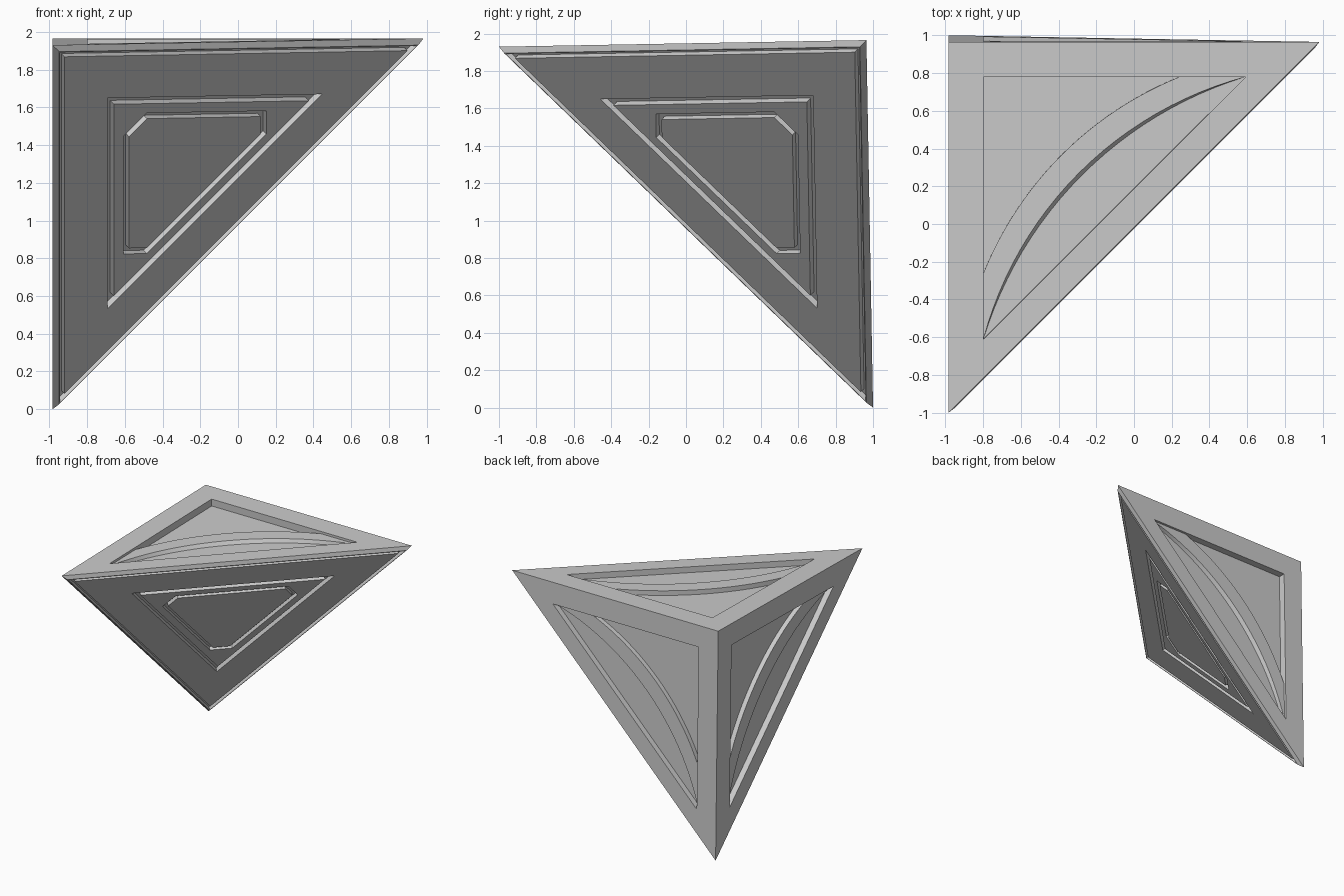
import bpy, bmesh, math
from mathutils import Vector

if "Cube" in bpy.data.objects:
    bpy.data.objects.remove(bpy.data.objects["Cube"])

L, H = 1.965, 0.035            # leg length of the corner, edge strip height
S = L + H + 0.008              # u+v+w on the slanted face
TILT = 0.018                   # slight turn about x
c, s = math.cos(TILT), math.sin(TILT)
ORIGIN = Vector((-L / 2, 1 - L * s, L * c))
AXES = (Vector((1, 0, 0)), Vector((0, -c, -s)), Vector((0, s, -c)))

bm = bmesh.new()


def face(points):
    """Add a face from corner-local points (u, v, w), skipping repeats."""
    clean = []
    for p in points:
        q = Vector(p)
        if not any((q - r).length < 1e-5 for r in clean):
            clean.append(q)
    if len(clean) > 2:
        bm.faces.new([bm.verts.new(ORIGIN + sum((a * k for a, k in zip(AXES, q)), Vector()))
                      for q in clean])


def bridge(a, b, closed=False):
    n = len(a)
    for i in range(n if closed else n - 1):
        j = (i + 1) % n
        face([a[i], a[j], b[j], b[i]])


def arc(a, b, sag, n=24):
    """2D arc from a to b, bulging toward the corner."""
    chord = math.dist(a, b)
    r = (chord ** 2 / 4 + sag ** 2) / (2 * sag)
    half = math.asin(chord / 2 / r)
    k = (a[0] + b[0]) / 2 - sag / math.sqrt(2) + r / math.sqrt(2)
    pts = []
    for i in range(n + 1):
        t = math.radians(225) - half + 2 * half * i / n
        pts.append((k + r * math.cos(t), k + r * math.sin(t)))
    pts[0], pts[-1] = a, b
    return pts


# --- three square-corner faces: triangular recess with a curved crescent step
E, T, M = 0.185, 1.575, 1.225          # recess corner, recess tip, crescent end
DEEP, STEP, LENS = 0.06, 0.02, 0.05    # depths of floor, crescent, outer pocket
inner = arc((E, M), (M, E), 0.15)
outer = arc((E, T), (T, E), 0.265)
foot = arc((E, T), (T, E), 0.245)


def leg_face(turn):
    def at(pts, d):
        out = []
        for p in pts:
            q = (p[0], p[1], d)
            out.append(q[-turn:] + q[:-turn] if turn else q)
        return out

    def add(*pts):
        face([at([(p[0], p[1])], p[2])[0] for p in pts])

    # flat frame
    add((0, 0, 0), (L, 0, 0), (T, E, 0), (M, E, 0), (E, E, 0))
    add((0, 0, 0), (0, L, 0), (E, T, 0), (E, M, 0), (E, E, 0))
    add((L, 0, 0), (0, L, 0), (E, T, 0), (T, E, 0))
    # deep floor, crescent top and outer pocket
    for i in range(len(inner) - 1):
        face(at([(E, E), inner[i], inner[i + 1]], DEEP))
    bridge(at(inner, STEP), at(outer, STEP))
    face(at(foot, LENS))
    # curved walls
    bridge(at(inner, STEP), at(inner, DEEP))
    bridge(at(outer, STEP), at(foot, LENS))
    # straight walls
    add((E, E, 0), (M, E, 0), (M, E, STEP), (M, E, DEEP), (E, E, DEEP))
    add((E, E, 0), (E, M, 0), (E, M, STEP), (E, M, DEEP), (E, E, DEEP))
    add((M, E, 0), (T, E, 0), (T, E, STEP), (M, E, STEP))
    add((E, M, 0), (E, T, 0), (E, T, STEP), (E, M, STEP))
    add((T, E, 0), (T, E, STEP), (T, E, LENS), (E, T, LENS), (E, T, STEP), (E, T, 0))


for turn in range(3):
    leg_face(turn)


# --- slanted face: nested rings with three grooves
def ring(lo, mid, hi, d=0.0):
    k = d / math.sqrt(3)
    lo, mid, hi = lo - k, mid - k, hi - k
    return [(hi, mid, lo), (mid, hi, lo), (lo, hi, mid),
            (lo, mid, hi), (mid, lo, hi), (hi, lo, mid)]


def tri(t, d=0.0):
    return ring(t, t, S - 2 * t, d)


def tri_groove(t, w, d):
    e = t + w * 0.816
    return [tri(t), tri(t, d), tri(e, d), tri(e)]


LO, MID, W = 0.375, 0.5, 0.03          # chamfered inner groove
HI = S - LO - MID
rings = [ring(0, 0, L), tri(H)]
rings += tri_groove(H + 0.004, 0.03, 0.03)
rings += tri_groove(0.29, 0.042, 0.035)
rings += [ring(LO, MID, HI), ring(LO, MID, HI, 0.03),
          ring(LO + W, MID, HI - W, 0.03), ring(LO + W, MID, HI - W)]
for a, b in zip(rings, rings[1:]):
    bridge(a, b, closed=True)
face(rings[-1])

bmesh.ops.remove_doubles(bm, verts=bm.verts, dist=1e-4)
bmesh.ops.recalc_face_normals(bm, faces=bm.faces)
mesh = bpy.data.meshes.new("corner_wedge")
bm.to_mesh(mesh)
bm.free()
obj = bpy.data.objects.new("corner_wedge", mesh)
bpy.context.collection.objects.link(obj)
bpy.context.view_layer.objects.active = obj
obj.select_set(True)
bpy.ops.object.shade_smooth_by_angle(angle=math.radians(25))
